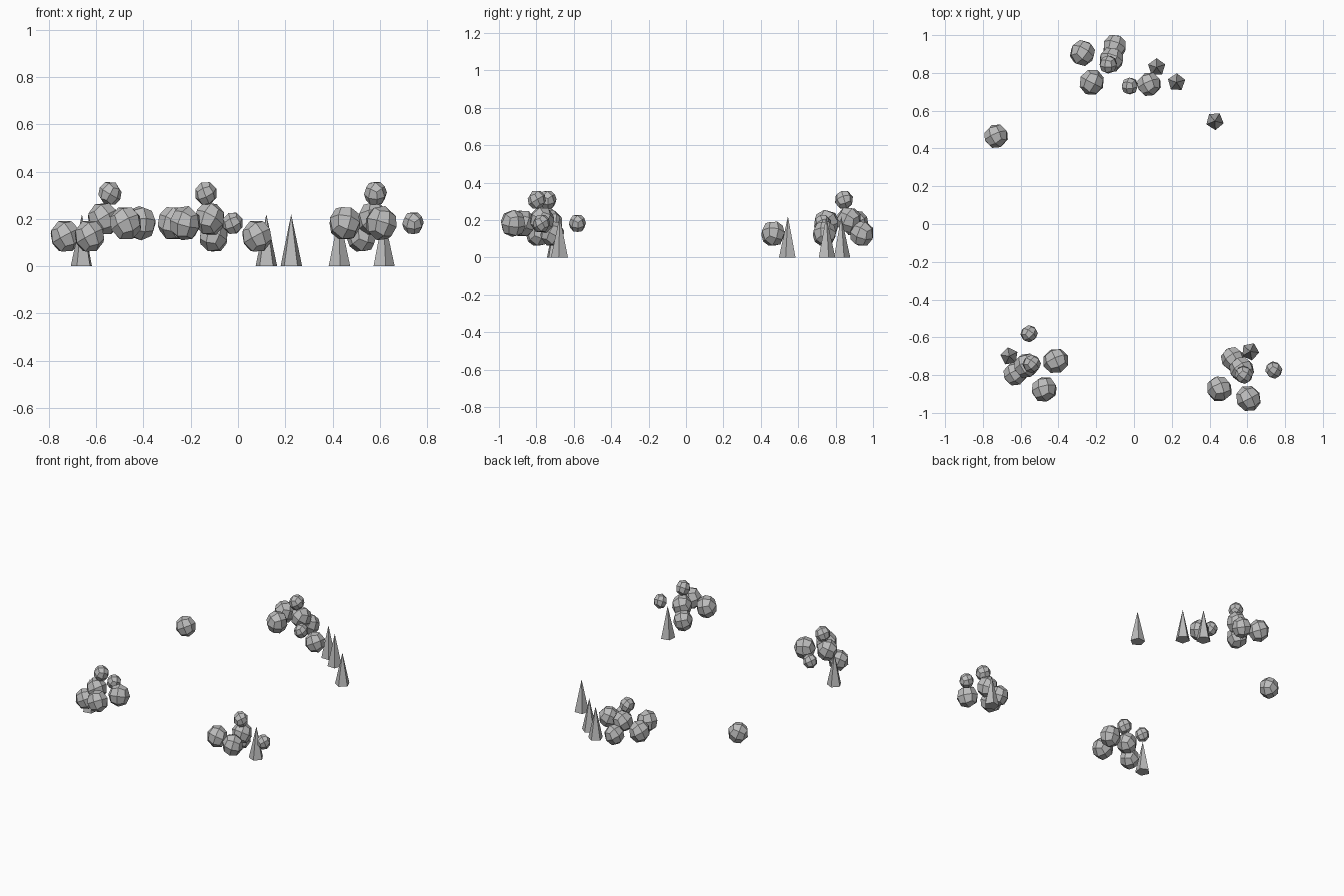
import bpy, bmesh, math, random
from mathutils import Matrix, Vector, Euler

random.seed(4)
if "Cube" in bpy.data.objects:
    bpy.data.objects.remove(bpy.data.objects["Cube"], do_unlink=True)

grey = bpy.data.materials.new("stone grey")
grey.use_nodes = True
colour = (0.5, 0.5, 0.5, 1)
grey.diffuse_color = colour
grey.node_tree.nodes["Principled BSDF"].inputs["Base Color"].default_value = colour


def finish(bm, name, location, turn=0):
    mesh = bpy.data.meshes.new(name)
    bmesh.ops.recalc_face_normals(bm, faces=bm.faces)
    bm.to_mesh(mesh)
    bm.free()
    mesh.materials.append(grey)
    obj = bpy.data.objects.new(name, mesh)
    obj.location = location
    obj.rotation_euler.z = turn
    bpy.context.collection.objects.link(obj)


def ball(name, location, radius, turn, tilt):
    """Faceted quad ball, tilted and slightly taller than wide."""
    bm = bmesh.new()
    bmesh.ops.create_cube(bm, size=2)
    bmesh.ops.subdivide_edges(bm, edges=bm.edges[:], cuts=1, use_grid_fill=True)
    for v in bm.verts:
        v.co = v.co.normalized() * radius
    bmesh.ops.transform(bm, matrix=Euler(tilt).to_matrix().to_4x4(), verts=bm.verts)
    bmesh.ops.scale(bm, vec=(1, 0.96, 1.06), verts=bm.verts)
    finish(bm, name, location, turn)


def spike(name, x, y):
    """Five-sided pointed cone standing on the ground."""
    bm = bmesh.new()
    bmesh.ops.create_cone(bm, cap_ends=True, segments=5, radius1=0.048, radius2=0,
                          depth=0.22, matrix=Matrix.Translation((0, 0, 0.11)))
    finish(bm, name, (x, y, 0), random.uniform(0, math.tau))


# Balls of one cluster: name, angle, distance from middle, height, radius
PARTS = [("low_ball", 180, 0.072, 0.127, 0.067),
         ("middle_ball", 0, 0, 0.2, 0.069),
         ("top_ball", -18, 0.03, 0.308, 0.05),
         ("outer_ball_a", -27, 0.158, 0.182, 0.071),
         ("outer_ball_b", -89, 0.157, 0.182, 0.071),
         ("small_ball", 49, 0.17, 0.182, 0.047)]
TILTS = {p[0]: [random.uniform(-0.5, 0.5) for _ in range(3)] for p in PARTS}

# Three turned copies of the cluster
for side, x, y, angle in [("back", -0.12, 0.87, -104),
                          ("front_right", -0.57, -0.75, 36),
                          ("front_left", 0.57, -0.77, -50)]:
    for name, part_angle, distance, z, radius in PARTS:
        a = math.radians(angle + part_angle)
        place = Vector((x, y, z)) + distance * Vector((math.cos(a), math.sin(a), 0))
        ball(f"{side}_{name}", place, radius, math.radians(angle), TILTS[name])

# Single balls
for name, x, y in [("single_ball_back", 0.08, 0.74), ("single_ball_right", -0.73, 0.465)]:
    ball(name, (x, y, 0.127), 0.067, 0.6, TILTS["low_ball"])

# Spikes
for i, (x, y) in enumerate([(0.12, 0.83), (0.225, 0.75), (0.428, 0.545),
                            (-0.66, -0.7), (0.615, -0.675)]):
    spike(f"spike_{i + 1}", x, y)
